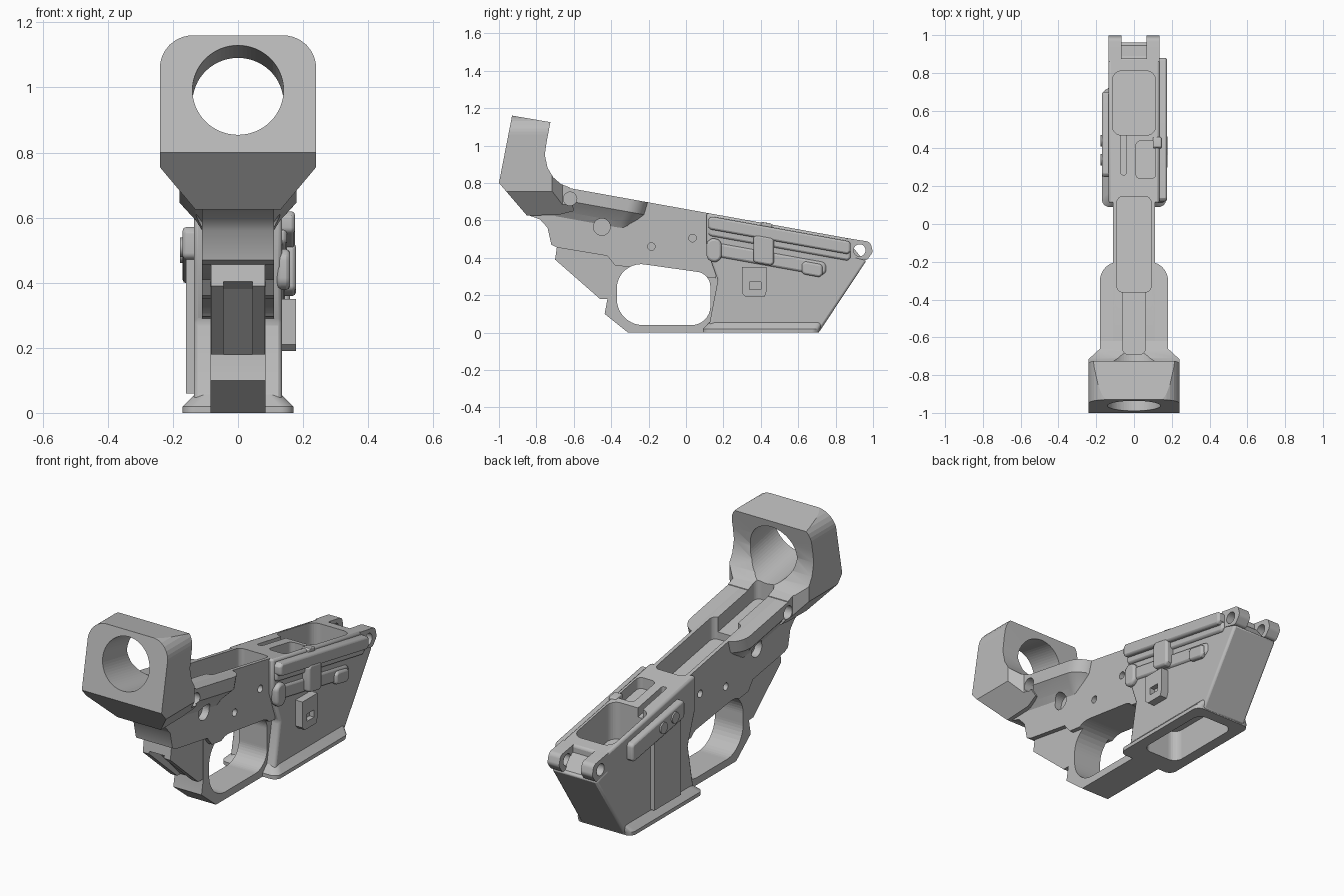
import bpy, bmesh, math
from mathutils import Vector

if "Cube" in bpy.data.objects:
    bpy.data.objects.remove(bpy.data.objects["Cube"])

grey = bpy.data.materials.new("plain_grey")
grey.use_nodes = True
grey.diffuse_color = (0.5, 0.5, 0.5, 1)
grey.node_tree.nodes["Principled BSDF"].inputs["Base Color"].default_value = (0.5, 0.5, 0.5, 1)


def deck(y):
    """Height of the sloping top line."""
    return 0.66 - 0.18 * y


def loft(name, rings):
    """Solid through rings of equal point count."""
    bm = bmesh.new()
    loops = [[bm.verts.new(p) for p in ring] for ring in rings]
    n = len(loops[0])
    bm.faces.new(loops[0])
    bm.faces.new(loops[-1])
    for a, b in zip(loops, loops[1:]):
        for i in range(n):
            j = (i + 1) % n
            bm.faces.new((a[i], a[j], b[j], b[i]))
    bmesh.ops.recalc_face_normals(bm, faces=bm.faces)
    mesh = bpy.data.meshes.new(name)
    bm.to_mesh(mesh)
    bm.free()
    mesh.materials.append(grey)
    obj = bpy.data.objects.new(name, mesh)
    bpy.context.collection.objects.link(obj)
    return obj


def side(name, pts, x0, x1):
    """Side profile (y, z) pushed across x."""
    return loft(name, [[(x, y, z) for y, z in pts] for x in (x0, x1)])


def plan(name, pts, top, bottom):
    """Plan outline (x, y) dropped between two offsets from the deck."""
    return loft(name, [[(x, y, deck(y) + h) for x, y in pts] for h in (bottom, top)])


def rounded(pts, radii, steps=8):
    """Outline with each corner rounded."""
    out = []
    for i, p in enumerate(pts):
        p, r = Vector(p), radii[i] if isinstance(radii, list) else radii
        a = (Vector(pts[i - 1]) - p).normalized()
        b = (Vector(pts[(i + 1) % len(pts)]) - p).normalized()
        if r == 0:
            out.append(tuple(p))
            continue
        half = a.angle(b) / 2
        p0, p2 = p + a * r / math.tan(half), p + b * r / math.tan(half)
        c = p + (a + b).normalized() * r / math.sin(half)
        for k in range(steps + 1):
            d = (p0 - c).lerp(p2 - c, k / steps).normalized()
            out.append(tuple(c + d * r))
    return out


def box(x0, x1, y0, y1):
    return [(x0, y0), (x1, y0), (x1, y1), (x0, y1)]


def disc(y, z, r, n=32):
    return [(y + r * math.cos(2 * math.pi * i / n), z + r * math.sin(2 * math.pi * i / n)) for i in range(n)]


def boolean(obj, other, mode="DIFFERENCE"):
    mod = obj.modifiers.new("cut", "BOOLEAN")
    mod.object, mod.operation, mod.solver = other, mode, "EXACT"
    other.hide_render = True
    other.hide_viewport = True
    other.hide_set(True)


# Rear ring block: side outline trimmed by front and plan outlines
tower = side("rear_ring_block", [(-1, .8), (-.93, 1.16), (-.725, 1.125), (-.745, 1.02), (-.755, .95),
                                 (-.74, .88), (-.71, .83), (-.67, .795), (-.62, .775), (-.6, .65),
                                 (-.68, .63), (-.85, .625)], -.24, .24)
front = rounded([(-.11, .6), (.11, .6), (.24, .755), (.24, 1.16), (-.24, 1.16), (-.24, .755)],
                [0, 0, 0, .1, .1, 0])
boolean(tower, loft("front_trim", [[(x, y, z) for x, z in front] for y in (-1.1, -.5)]), "INTERSECT")
outline = [(-.245, -1.1), (.245, -1.1), (.245, -.72), (.18, -.66), (.18, -.5), (-.18, -.5), (-.18, -.66), (-.245, -.72)]
boolean(tower, plan("plan_trim", outline, .6, -.6), "INTERSECT")
bore = []
for t in (-.1, .5):
    cy, cz = -.963 + t * .983, .992 - t * .185
    bore.append([(a, cy + .185 * b, cz + .983 * b) for a, b in disc(0, 0, .14, 64)])
boolean(tower, loft("bore_cutter", bore))

# Body spine
spine = side("body_spine", [(-.85, .63), (-.78, .605), (-.74, .56), (-.72, .47), (-.69, .455), (-.42, .41),
                            (-.38, .36), (.16, .29), (.16, deck(.16)), (-.62, deck(-.62)), (-.8, .78)], -.11, .11)

# Flared shoulders, wide at the deck and tapering down to the spine
def shoulder(w, y0, y1, r):
    return rounded(box(-w, w, y0, y1), [0, 0, r, r])

flare = loft("shoulders", [[(x, y, deck(y) + h) for x, y in shoulder(w, -.7, y1, r)]
                           for w, y1, r, h in ((.1, -.29, .07, -.18), (.13, -.27, .08, -.13),
                                               (.18, -.22, .1, -.07), (.18, -.2, .1, 0))])

# Finger guard
opening = rounded([(-.37, .04), (.13, .04), (.13, .315), (-.37, .385)], [.14, .1, .08, .13], 12)
guard = side("finger_guard", [(-.42, .41), (-.42, .18), (-.435, .1), (-.31, 0), (.2, 0), (.2, .36), (-.3, .42)],
             -.085, .085)
guard_cutter = side("guard_cutter", opening, -.3, .3)
boolean(guard, guard_cutter)
boolean(spine, guard_cutter)

# Grip tang with a rear groove
tang = side("grip_tang", [(-.69, .46), (-.70, .39), (-.46, .18), (-.41, .18), (-.38, .42)], -.083, .083)
boolean(tang, side("groove_cutter", [(-.8, .44), (-.8, .1), (-.43, .1), (-.43, .18), (-.63, .38)], -.045, .045))

# Forward housing with a slanted end
housing = side("forward_housing", [(.11, .0), (.71, 0), (.965, .385), (.88, .41), (.88, deck(.88)),
                                   (.11, deck(.11)), (.11, .45), (.17, .28), (.12, .02)], -.135, .135)
edge = housing.modifiers.new("soft_edges", "BEVEL")
edge.width, edge.segments, edge.limit_method = .012, 2, "ANGLE"

# Spreading lip around the lower opening
lip = [rounded(box(-w, w, y0, y1), .04) for w, y0, y1 in ((.17, .09, .71), (.17, .09, .716), (.13, .13, .74))]
lip = loft("lower_lip", [[(x, y, z) for x, y in ring] for ring, z in zip(lip, (0, .02, .06))])

# Shallow recesses in the deck and underside
boolean(housing, plan("front_recess", rounded(box(-.115, .115, .47, .81), .05), .1, -.2))
boolean(housing, plan("small_recess", rounded(box(.01, .115, .24, .44), .025), .1, -.06))
boolean(housing, plan("slot_recess", rounded(box(-.07, -.04, .26, .5), .012), .1, -.05))
under = rounded(box(-.11, .11, .2, .65), .05)
under = loft("under_recess", [[(x, y, z) for x, y in under] for z in (-.1, .17)])
boolean(housing, under)
boolean(lip, under)
long_recess = plan("long_recess", rounded(box(-.09, .09, -.36, .145), .03), .1, -.12)
rear_recess = plan("rear_recess", rounded(box(-.06, .06, -.69, -.3), .03), .1, -.08)
for part in (spine, flare, housing):
    boolean(part, long_recess)
for part in (spine, flare, tower):
    boolean(part, rear_recess)

# Side dimples, mirrored
dimples = ((-.62, .715, .036), (-.45, .565, .045), (-.185, .46, .02), (.035, .505, .02))
for i, (y, z, r) in enumerate(dimples):
    for s in (-1, 1):
        dimple = side(f"dimple_cutter_{i}", disc(y, z, r), s * .07, s * .4)
        for part in (spine, flare, tower):
            boolean(part, dimple)


def band(y0, y1, top, bottom):
    return [(y0, deck(y0) - bottom), (y1, deck(y1) - bottom), (y1, deck(y1) - top), (y0, deck(y0) - top)]


# Left side rail, post and raised strips
def rail(name, x0, x1, y0, y1, top, bottom, r=.02):
    obj = side(name, rounded(band(y0, y1, top, bottom), r, 4), x0, x1)
    mod = obj.modifiers.new("soft_edges", "BEVEL")
    mod.width, mod.segments, mod.limit_method = .012, 2, "ANGLE"
    return obj

rail("left_rail", .12, .175, .12, .88, .015, .085)
rail("left_rail_shelf", .12, .15, .12, .88, .06, .12)
rail("left_strip", .12, .145, .12, .75, .15, .225, .03)
rail("left_pad", .12, .16, .62, .73, .165, .235)
rail("left_round_pad", .12, .16, .11, .19, .13, .255, .035)
rail("left_post_top", .12, .178, .36, .47, .07, .22)
post = side("left_post", [(.3, .21), (.32, .19), (.42, .19), (.43, .22), (.43, .35), (.3, .35)], .12, .178)
boolean(post, side("post_notch", box(.34, .40, .23, .27), .15, .3))
rail("left_stop", .1, .145, .4, .46, -.005, .03, .01)

# Right side raised panel
rail("right_rail", -.17, -.12, .25, .7, .04, .14)
side("right_strip", [(.27, .06), (.5, .06), (.5, deck(.5) - .06), (.27, deck(.27) - .06)], -.16, -.12)
for y in (.34, .44):
    side("right_button", disc(y, deck(y) - .09, .03), -.178, -.15)

# Front hinge lugs
for s in (-1, 1):
    lug = side("front_lug", rounded([(.86, .41), (.965, .385), (1, .43), (.985, .485), (.86, .505)],
                                    [0, .02, .03, .03, 0]), s * .065, s * .135)
    boolean(lug, side("lug_cutter", disc(.928, .44, .032), s * .03, s * .2))
side("hinge_web", [(.86, .41), (.95, .385), (.89, .46), (.86, .47)], -.07, .07)

# Smooth curved faces, keep edges sharp
bpy.context.view_layer.update()
for obj in list(bpy.context.collection.objects):
    if obj.type == "MESH" and not obj.hide_render and obj.data.materials and obj.data.materials[0] == grey:
        with bpy.context.temp_override(object=obj, active_object=obj, selected_objects=[obj],
                                       selected_editable_objects=[obj]):
            bpy.ops.object.shade_smooth_by_angle(angle=math.radians(30))
